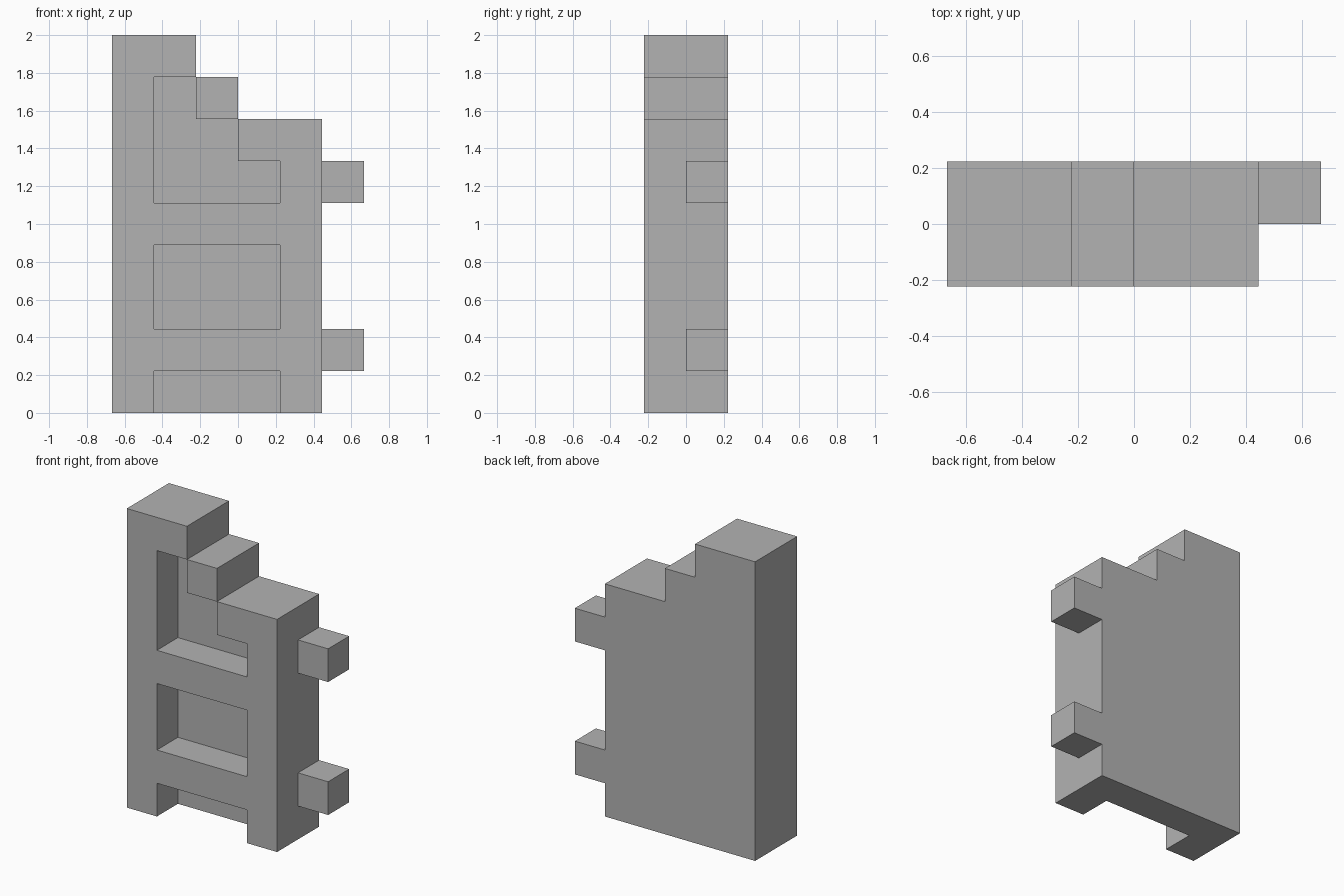
import bpy
import bmesh

U = 2 / 9  # grid unit: the model is nine units tall

cube = bpy.data.objects.get("Cube")
if cube:
    bpy.data.objects.remove(cube, do_unlink=True)

grey = bpy.data.materials.new("plain_grey")
grey.use_nodes = True
colour = (0.45, 0.45, 0.45, 1)
grey.diffuse_color = colour
grey.node_tree.nodes["Principled BSDF"].inputs["Base Color"].default_value = colour


def extrude_profile(name, outline, y0, y1):
    """Solid from an x-z outline in grid units, running from y0 to y1."""
    bm = bmesh.new()
    face = bm.faces.new([bm.verts.new((x * U, y0 * U, z * U)) for x, z in outline])
    result = bmesh.ops.extrude_face_region(bm, geom=[face])
    moved = [v for v in result["geom"] if isinstance(v, bmesh.types.BMVert)]
    bmesh.ops.translate(bm, verts=moved, vec=(0, (y1 - y0) * U, 0))
    bmesh.ops.recalc_face_normals(bm, faces=bm.faces)
    mesh = bpy.data.meshes.new(name)
    bm.to_mesh(mesh)
    bm.free()
    mesh.materials.append(grey)
    obj = bpy.data.objects.new(name, mesh)
    bpy.context.scene.collection.objects.link(obj)
    return obj


def rectangle(x0, x1, z0, z1):
    return [(x0, z0), (x1, z0), (x1, z1), (x0, z1)]


# Stepped slab
panel = extrude_profile(
    "stepped_panel",
    [(-3, 0), (2, 0), (2, 7), (0, 7), (0, 8), (-1, 8), (-1, 9), (-3, 9)], -1, 1)

# Recesses in the front half: foot gap, middle window, stepped upper window
recesses = {
    "foot_gap": rectangle(-2, 1, -1, 1),
    "middle_recess": rectangle(-2, 1, 2, 4),
    "upper_recess": [(-2, 5), (1, 5), (1, 6), (0, 6), (0, 7), (-1, 7), (-1, 8), (-2, 8)],
}
cutters = []
for name, outline in recesses.items():
    cutter = extrude_profile(name + "_cutter", outline, -2, 0)
    cutter.hide_render = True
    cut = panel.modifiers.new(name, "BOOLEAN")
    cut.operation = "DIFFERENCE"
    cut.solver = "EXACT"
    cut.object = cutter
    cutters.append(cutter)

# Bake the cuts and drop the cutters
bpy.context.view_layer.update()
evaluated = panel.evaluated_get(bpy.context.evaluated_depsgraph_get())
carved = bpy.data.meshes.new_from_object(evaluated)
panel.modifiers.clear()
panel.data = carved
for cutter in cutters:
    bpy.data.objects.remove(cutter, do_unlink=True)

# Hinge blocks on the side, in the back half
for name, z in (("lower_hinge", 1), ("upper_hinge", 5)):
    extrude_profile(name, rectangle(2, 3, z, z + 1), 0, 1)
